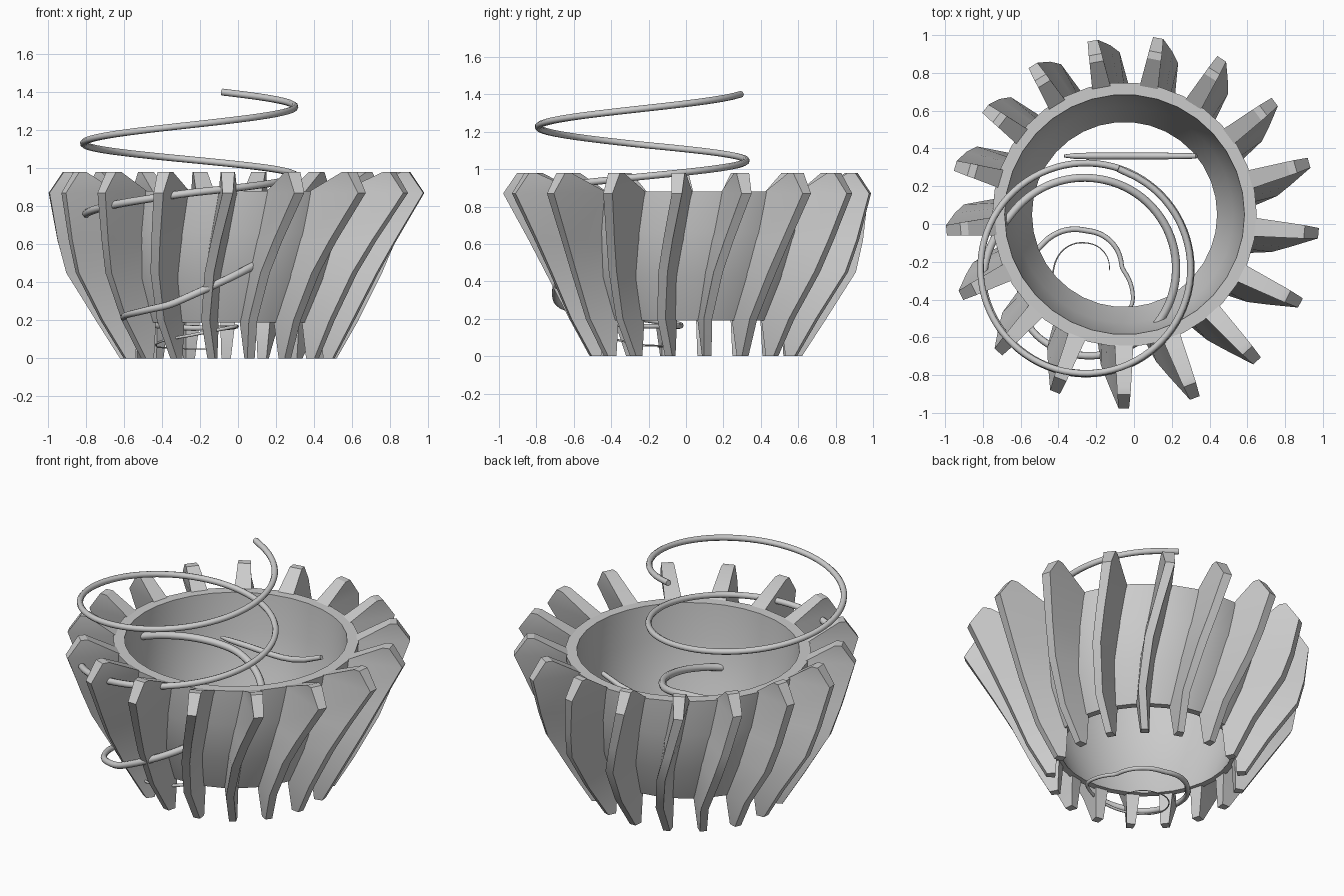
import bpy, bmesh
from math import sin, cos, radians, pi

if "Cube" in bpy.data.objects:
    bpy.data.objects.remove(bpy.data.objects["Cube"])

CX, CY = -0.05, 0.05          # axis of the bowl and fins


def make(name, verts, faces, angle=30):
    me = bpy.data.meshes.new(name)
    me.from_pydata(verts, [], faces)
    bm = bmesh.new()
    bm.from_mesh(me)
    bmesh.ops.recalc_face_normals(bm, faces=bm.faces)
    bm.to_mesh(me)
    bm.free()
    ob = bpy.data.objects.new(name, me)
    bpy.context.collection.objects.link(ob)
    bpy.context.view_layer.objects.active = ob
    ob.select_set(True)
    bpy.ops.object.shade_smooth_by_angle(angle=radians(angle))
    ob.select_set(False)
    return ob


# Open-bottomed bowl: closed wall profile revolved about the axis
profile = [(0.49, 0.19), (0.575, 0.42), (0.62, 0.66), (0.635, 0.88),
           (0.70, 0.88), (0.685, 0.66), (0.63, 0.42), (0.53, 0.19)]
N, P = 34, len(profile)
verts, faces = [], []
for i in range(N):
    a = 2 * pi * i / N
    verts += [(CX + r * cos(a), CY + r * sin(a), z) for r, z in profile]
    for j in range(P):
        k, n = (j + 1) % P, (i + 1) % N
        faces.append((i * P + j, i * P + k, n * P + k, n * P + j))
make("bowl_wall", verts, faces)

# Twisted fins: z, inner r, outer r, inner width, outer width, twist, lean in, lean out
rows = [(0.00, 0.52, 0.570, 0.05, 0.040, -9, 0, 0),
        (0.20, 0.51, 0.690, 0.08, 0.045, -10, 0, -0.012),
        (0.45, 0.60, 0.830, 0.09, 0.050, -7, 0, -0.035),
        (0.62, 0.64, 0.895, 0.10, 0.050, -4, 0, -0.005),
        (0.87, 0.67, 0.985, 0.10, 0.055, 0, 0, 0.06),
        (0.98, 0.87, 0.910, 0.075, 0.07, 0, 0.06, 0.06)]


def fin(index):
    phi = radians(360 / 17 * index - 5.5)
    lean = cos(phi + pi / 4)
    verts, faces = [], []
    for z, ri, ro, wi, wo, tw, li, lo in rows:
        a = phi + radians(tw)
        for r, w in ((ri + li * lean, -wi), (ro + lo * lean, -wo),
                     (ro + lo * lean, wo), (ri + li * lean, wi)):
            verts.append((CX + r * cos(a) - w / 2 * sin(a),
                          CY + r * sin(a) + w / 2 * cos(a), z))
    for k in range(len(rows) - 1):
        for j in range(4):
            n = (j + 1) % 4
            faces.append((4 * k + j, 4 * k + n, 4 * k + 4 + n, 4 * k + 4 + j))
    top = 4 * (len(rows) - 1)
    faces += [(0, 1, 2, 3), (top, top + 1, top + 2, top + 3)]
    make(f"fin_{index + 1}", verts, faces, 25)


for i in range(17):
    fin(i)


def tube(name, pts):
    # pts: (x, y, z, radius)
    cu = bpy.data.curves.new(name, 'CURVE')
    cu.dimensions = '3D'
    cu.bevel_depth = 1.0
    cu.bevel_resolution = 2
    cu.use_fill_caps = True
    cu.resolution_u = 2
    sp = cu.splines.new('NURBS')
    sp.points.add(len(pts) - 1)
    for p, (x, y, z, r) in zip(sp.points, pts):
        p.co = (x, y, z, 1)
        p.radius = r
    sp.use_endpoint_u = True
    sp.order_u = 4
    ob = bpy.data.objects.new(name, cu)
    bpy.context.collection.objects.link(ob)
    return ob


# Tapering coil winding down through the bowl: angle, coil radius, z, wire radius
coil = [(72, 0.555, 1.40, 0.018), (-180, 0.56, 1.13, 0.018), (-360, 0.56, 0.96, 0.018),
        (-450, 0.56, 0.87, 0.020), (-530, 0.555, 0.76, 0.021), (-572, 0.49, 0.745, 0.022),
        (-640, 0.48, 0.70, 0.022), (-675, 0.48, 0.63, 0.022), (-765, 0.48, 0.49, 0.022),
        (-823, 0.46, 0.28, 0.020), (-850, 0.44, 0.24, 0.018), (-924, 0.27, 0.18, 0.015),
        (-990, 0.20, 0.16, 0.015), (-1080, 0.19, 0.16, 0.012), (-1119, 0.32, 0.17, 0.010),
        (-1170, 0.25, 0.12, 0.008), (-1260, 0.17, 0.06, 0.004), (-1350, 0.135, 0.05, 0.003),
        (-1445, 0.125, 0.05, 0.002)]
path = []
for p, q in zip(coil, coil[1:]):
    steps = max(2, round((p[0] - q[0]) / 9))
    for s in range(steps):
        t = s / steps
        ang, r, z, w = (u + (v - u) * t for u, v in zip(p, q))
        path.append((-0.255 + r * cos(radians(ang)), -0.235 + r * sin(radians(ang)), z, w))
path.append((-0.255 + 0.125 * cos(radians(-1445)), -0.235 + 0.125 * sin(radians(-1445)), 0.05, 0.002))
tube("coil_wire", path)

# Short curved rod inside the bowl
tube("inner_rod", [(-0.37, 0.36, 0.69, 0.008), (-0.33, 0.36, 0.685, 0.018), (-0.15, 0.36, 0.685, 0.018),
                   (0.05, 0.36, 0.665, 0.018), (0.2, 0.36, 0.69, 0.018), (0.33, 0.36, 0.75, 0.014)])
